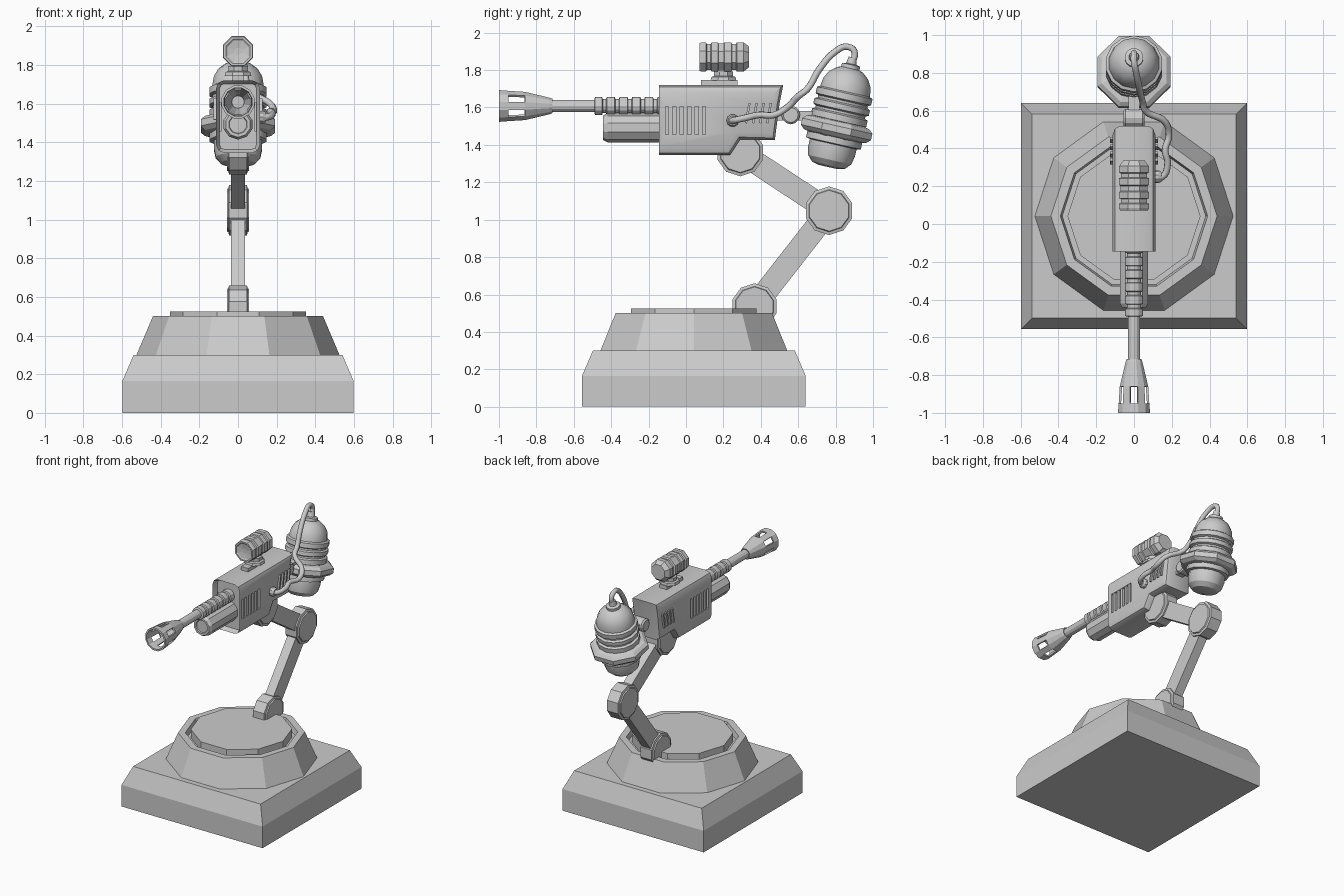
import bpy, bmesh
from math import cos, sin, pi, radians
from mathutils import Vector, Matrix

if "Cube" in bpy.data.objects:
    bpy.data.objects.remove(bpy.data.objects["Cube"])


def add_object(name, bm, smooth=False):
    bmesh.ops.recalc_face_normals(bm, faces=bm.faces)
    me = bpy.data.meshes.new(name)
    bm.to_mesh(me)
    bm.free()
    ob = bpy.data.objects.new(name, me)
    bpy.context.collection.objects.link(ob)
    if smooth:
        bpy.context.view_layer.objects.active = ob
        ob.select_set(True)
        bpy.ops.object.shade_smooth_by_angle(angle=radians(28))
        ob.select_set(False)
    return ob


def lathe(name, profile, sides, origin, axis, phase=0.0, smooth=False, cap=True):
    """Revolve (radius, distance) points around an axis through origin."""
    d = Vector(axis).normalized()
    u = Vector((0, 1, 0)) if abs(d.x) > 0.9 else Vector((1, 0, 0))
    v = d.cross(u)
    bm = bmesh.new()
    rings = []
    for r, s in profile:
        c = Vector(origin) + d * s
        rings.append([bm.verts.new(c + (u * cos(a) + v * sin(a)) * r)
                      for a in (phase + 2 * pi * i / sides for i in range(sides))])
    for a, b in zip(rings, rings[1:]):
        for i in range(sides):
            j = (i + 1) % sides
            bm.faces.new((a[i], a[j], b[j], b[i]))
    if cap:
        bm.faces.new(rings[0])
        bm.faces.new(rings[-1])
    return add_object(name, bm, smooth)


def box(name, center, size, tilt=0.0):
    bm = bmesh.new()
    bmesh.ops.create_cube(bm, size=1, matrix=Matrix.Translation(center)
                          @ Matrix.Rotation(tilt, 4, 'X') @ Matrix.Diagonal((*size, 1)))
    return add_object(name, bm)


def ribs(start, widths, r_low, r_high, gap, lip=0.004):
    """Profile of raised bands separated by grooves."""
    pts, s = [], start
    for w in widths:
        pts += [(r_low, s), (r_high, s + lip), (r_high, s + w - lip), (r_low, s + w)]
        s += w + gap
    return pts


# Base: square plinth and ten-sided turntable with a groove
Y0 = 0.042
q = 2 ** 0.5
lathe("plinth", [(0.598 * q, 0), (0.598 * q, 0.165), (0.54 * q, 0.30)], 4,
      (0, Y0, 0), (0, 0, 1), pi / 4)
lathe("turntable", [(0.525, 0.29), (0.525, 0.30), (0.44, 0.50), (0.39, 0.50), (0.38, 0.46),
                    (0.352, 0.46), (0.352, 0.525)], 10, (0, Y0, 0), (0, 0, 1))

# Arm: three joints and two links
joints = [("base_joint", 0.366, 0.537, 0.123), ("elbow_joint", 0.765, 1.048, 0.13),
          ("gun_joint", 0.29, 1.36, 0.128)]
for name, y, z, r in joints:
    lathe(name, [(r * .84, -.058), (r * .87, -.05), (r, -.046), (r, .046), (r * .87, .05), (r * .84, .058)],
          10, (0, y, z), (1, 0, 0), radians(18))
for name, a, b in (("lower_arm", joints[0], joints[1]), ("upper_arm", joints[1], joints[2])):
    p, e = Vector((0, a[1], a[2])), Vector((0, b[1], b[2]))
    d = e - p
    box(name, (p + e) / 2, (0.07, 0.122, d.length), -d.angle(Vector((0, 0, 1))) * (1 if d.y > 0 else -1))

# Gun body: side profile extruded, long edges bevelled, front recessed
outline = [(-.145, 1.345), (.235, 1.345), (.29, 1.43), (.475, 1.425), (.50, 1.62), (.52, 1.72), (-.145, 1.72)]
bm = bmesh.new()
left = [bm.verts.new((-.113, y, z)) for y, z in outline]
right = [bm.verts.new((.113, y, z)) for y, z in outline]
bm.faces.new(left)
bm.faces.new(right)
n = len(outline)
for i in range(n):
    j = (i + 1) % n
    bm.faces.new((left[i], left[j], right[j], right[i]))
bmesh.ops.recalc_face_normals(bm, faces=bm.faces)
long_edges = [e for e in bm.edges if abs(e.verts[0].co.x - e.verts[1].co.x) < .01
              and max(v.co.y for v in e.verts) > 0]
bmesh.ops.bevel(bm, geom=long_edges, offset=.04, segments=2, profile=.5, affect='EDGES')
bm.normal_update()
front = [f for f in bm.faces if f.normal.y < -.99 and f.calc_center_median().y < -.14]
bmesh.ops.inset_region(bm, faces=front, thickness=.018)
bmesh.ops.translate(bm, vec=(0, .035, 0), verts=list({v for f in front for v in f.verts}))
body = add_object("gun_body", bm, True)

# Side vents with slats, rear louvres
for side, label in ((1, "right"), (-1, "left")):
    cutter = box("vent_cutter_" + label, (side * .113, -.003, 1.53), (.05, .215, .15))
    cutter.hide_render = True
    cutter.hide_set(True)
    cut = body.modifiers.new("vent_" + label, 'BOOLEAN')
    cut.operation, cut.object, cut.solver = 'DIFFERENCE', cutter, 'EXACT'
    for i in range(5):
        box("vent_slat_" + label, (side * .098, -.083 + i * .04, 1.53), (.024, .02, .15))
    for i in range(4):
        box("louvre_" + label, (side * .113, .33 + i * .038, 1.57), (.026, .012, .11), radians(-10))

# Barrel, ribbed sleeve, lower cylinder
ZB = 1.608
lathe("barrel", [(.033, 0), (.033, .66)], 12, (0, -.10, ZB), (0, -1, 0), 0, True)
lathe("barrel_sleeve", ribs(0, [.055, .05, .05, .05, .05, .045], .038, .048, .018), 12,
      (0, -.10, ZB), (0, -1, 0), 0)
lathe("lower_cylinder", [(.078, 0), (.078, .315), (.066, .338), (.05, .338), (.046, .33)], 10,
      (0, -.105, 1.492), (0, -1, 0), pi / 10)

# Slotted hollow muzzle: skin with alternate faces removed, given thickness
muzzle = lathe("muzzle", [(.04, -.715), (.046, -.73), (.078, -.86), (.084, -.95), (.088, -1.0)], 12,
               (0, 0, ZB), (0, 1, 0), pi / 12, cap=False)
bm = bmesh.new()
bm.from_mesh(muzzle.data)
bm.faces.ensure_lookup_table()
bmesh.ops.delete(bm, geom=[bm.faces[24 + i] for i in range(0, 12, 2)], context='FACES')
bm.to_mesh(muzzle.data)
bm.free()
skin = muzzle.modifiers.new("wall", 'SOLIDIFY')
skin.thickness, skin.offset = .013, -1

# Scope and mount
lathe("scope", [(.02, .012), (.06, .006), (.068, 0), (.08, 0), (.085, .012), (.085, .035), (.074, .04),
                (.074, .06), (.085, .064), (.085, .098), (.078, .102), (.078, .13), (.085, .134),
                (.085, .17), (.074, .175), (.074, .195), (.085, .2), (.085, .235), (.06, .265)],
      8, (0, .072, 1.87), (0, 1, 0), pi / 8)
box("scope_rail", (0, .178, 1.732), (.06, .195, .03))
lathe("scope_neck", [(.075, 0), (.07, .02), (.055, .025), (.055, .05)], 8, (0, .2, 1.743), (0, 0, 1), pi / 8)

# Tilted fuel tank with ridges, flange and valve
TC, TA = Vector((0, .82, 1.55)), Vector((0, .22, .975)).normalized()
dome = [(.135, .15), (.128, .19), (.105, .23), (.07, .258), (.05, .265), (.05, .285), (.028, .29), (.022, .325)]
lathe("fuel_tank", [(.05, -.275), (.09, -.265), (.118, -.235), (.128, -.19), (.128, -.15), (.15, -.145), (.15, -.1)]
      + ribs(-.03, [.05, .045, .05], .136, .152, .012, .008) + dome, 14, TC, TA, pi / 14, True)
lathe("tank_flange", [(.14, -.115), (.185, -.105), (.208, -.085), (.208, -.05), (.185, -.03), (.14, -.02)],
      8, TC, TA, pi / 8)

# Coupling between body and tank
lathe("coupling_pivot", [(.04, -.055), (.05, -.045), (.05, .045), (.04, .055)], 12, (0, .56, 1.56), (1, 0, 0))
box("coupling_bar", (0, .59, 1.555), (.06, .22, .05))

# Hose from tank valve to the right side of the body
path = [(.10, .25, 1.53), (.15, .25, 1.53), (.178, .32, 1.545), (.165, .39, 1.56), (.185, .47, 1.56),
        (.165, .54, 1.60), (.06, .60, 1.66), (.045, .65, 1.70), (.03, .71, 1.80), (.012, .80, 1.90),
        (0, .86, 1.925), (0, .90, 1.90), (0, .892, 1.84)]
curve = bpy.data.curves.new("fuel_hose", 'CURVE')
curve.dimensions = '3D'
curve.bevel_depth, curve.bevel_resolution, curve.resolution_u = .018, 2, 5
curve.use_fill_caps = True
sp = curve.splines.new('BEZIER')
sp.bezier_points.add(len(path) - 1)
for bp, co in zip(sp.bezier_points, path):
    bp.co = co
    bp.handle_left_type = bp.handle_right_type = 'AUTO'
bpy.context.collection.objects.link(bpy.data.objects.new("fuel_hose", curve))
lathe("hose_fitting", [(.034, .10), (.034, .13), (.026, .145)], 10, (0, .25, 1.53), (1, 0, 0))
